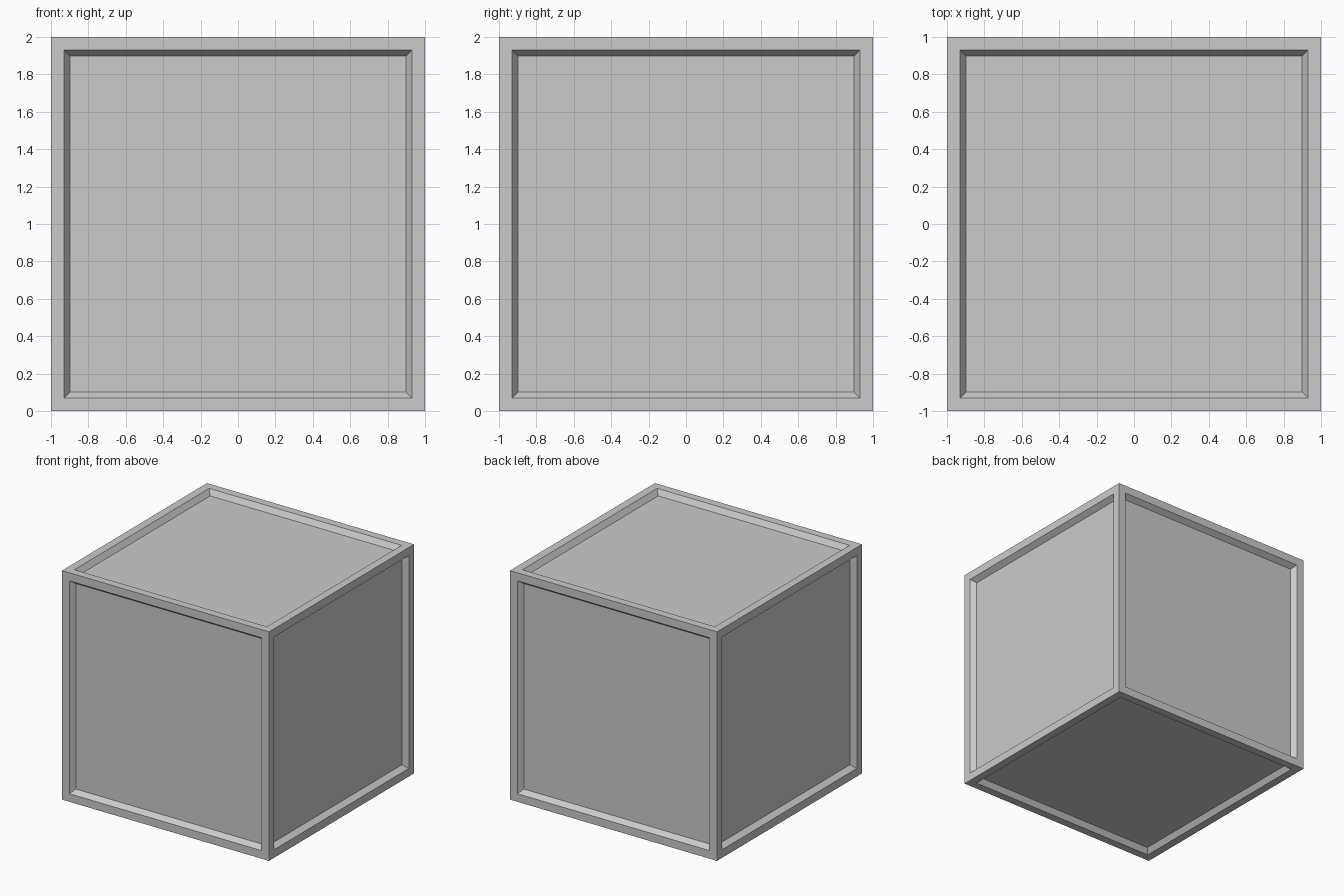
import bpy, bmesh

if "Cube" in bpy.data.objects:
    bpy.data.objects.remove(bpy.data.objects["Cube"])

# Crate: a cube with a framed, bevelled recess in every face
bm = bmesh.new()
bmesh.ops.create_cube(bm, size=2.0)
bm.normal_update()
sides = list(bm.faces)

# Flat frame border around each side
bmesh.ops.inset_individual(bm, faces=sides, thickness=0.1, depth=0.0)
# Sloped walls down to the sunken panel
bmesh.ops.inset_individual(bm, faces=sides, thickness=0.045, depth=-0.045)

# Stand the crate on the ground
bmesh.ops.translate(bm, verts=bm.verts, vec=(0, 0, 1))
mesh = bpy.data.meshes.new("crate")
bm.to_mesh(mesh)
bm.free()
bpy.context.collection.objects.link(bpy.data.objects.new("crate", mesh))
